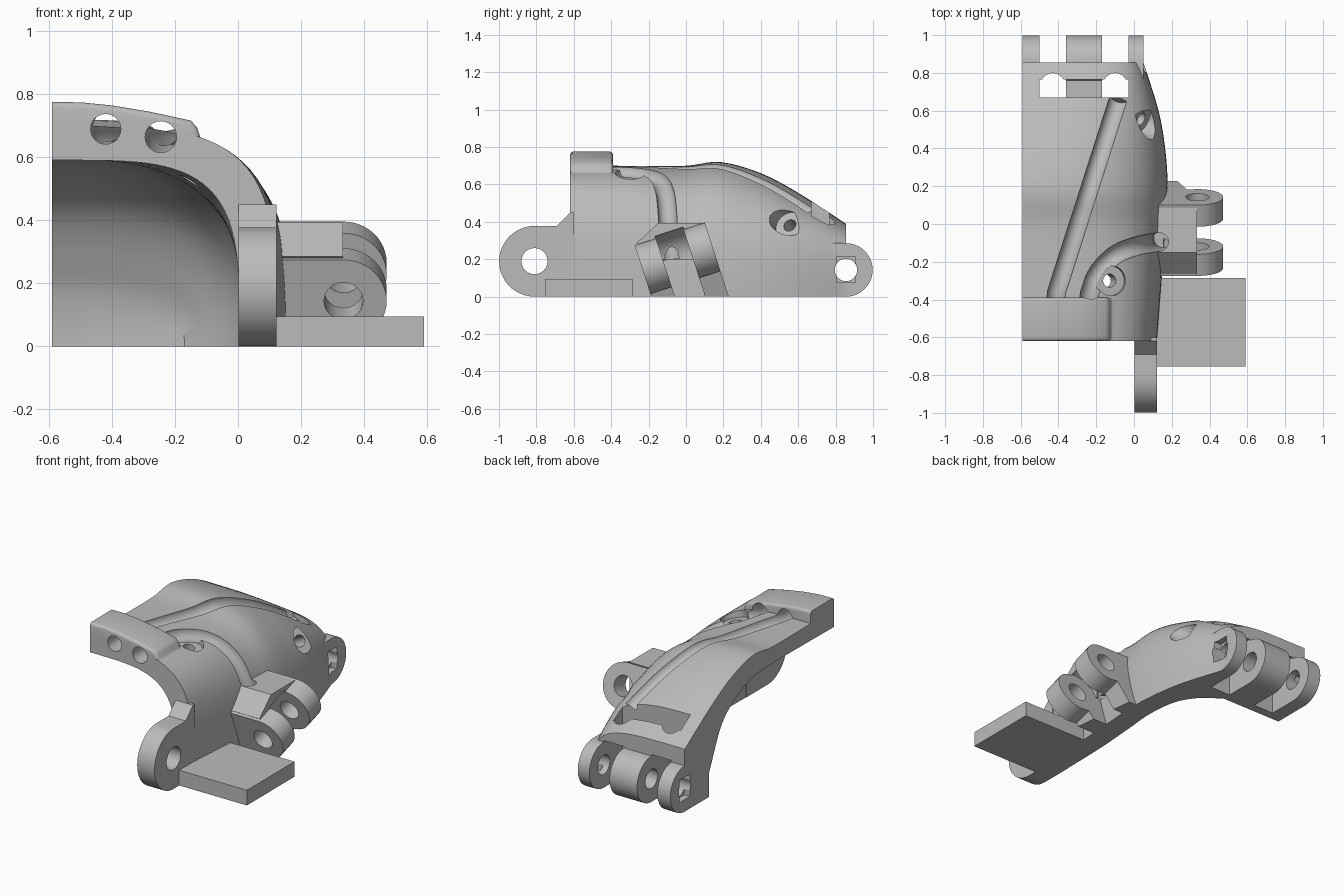
import bpy, bmesh, math
from mathutils import Vector, Matrix

if bpy.data.objects.get("Cube"):
    bpy.data.objects.remove(bpy.data.objects["Cube"])

grey = bpy.data.materials.new("plain grey")
grey.use_nodes = True
grey.diffuse_color = (0.5, 0.5, 0.5, 1)
grey.node_tree.nodes["Principled BSDF"].inputs["Base Color"].default_value = (0.5, 0.5, 0.5, 1)

CUT = -0.59  # flat side where the shell is halved


def make(name, rings):
    """Closed solid lofted through rings of equal length."""
    bm = bmesh.new()
    loops = [[bm.verts.new(p) for p in r] for r in rings]
    n = len(loops[0])
    for a, b in zip(loops, loops[1:]):
        for i in range(n):
            j = (i + 1) % n
            bm.faces.new((a[i], a[j], b[j], b[i]))
    bm.faces.new(loops[0])
    bm.faces.new(loops[-1])
    bmesh.ops.recalc_face_normals(bm, faces=bm.faces)
    mesh = bpy.data.meshes.new(name)
    bm.to_mesh(mesh)
    bm.free()
    mesh.materials.append(grey)
    ob = bpy.data.objects.new(name, mesh)
    bpy.context.collection.objects.link(ob)
    return ob


def prism(name, pts, axis, a, b):
    """Extrude a 2D profile along x (profile in y, z) or y (profile in x, z)."""
    put = (lambda t, p: (t, *p)) if axis == "x" else (lambda t, p: (p[0], t, p[1]))
    return make(name, [[put(t, p) for p in pts] for t in (a, b)])


def box(name, x, y, z):
    return prism(name, [(y[0], z[0]), (y[1], z[0]), (y[1], z[1]), (y[0], z[1])], "x", *x)


def arc(u, v, r, start, end, n=24):
    return [(u + r * math.cos(math.radians(start + (end - start) * i / n)),
             v + r * math.sin(math.radians(start + (end - start) * i / n))) for i in range(n + 1)]


def tube(name, path, r):
    """Round rod along a path; each ring faces the path direction."""
    path = [Vector(p) for p in path]
    rings, side = [], None
    for i, p in enumerate(path):
        d = (path[min(i + 1, len(path) - 1)] - path[max(i - 1, 0)]).normalized()
        if side is None:
            side = d.orthogonal()
        side = (side - d * side.dot(d)).normalized()
        up = side.cross(d)
        rings.append([p + side * c + up * s for c, s in arc(0, 0, r, 0, 345, 23)])
    return make(name, rings)


def combine(target, tool, op="DIFFERENCE"):
    mod = target.modifiers.new("combine", "BOOLEAN")
    mod.operation, mod.solver, mod.object = op, "EXACT", tool
    bpy.context.view_layer.objects.active = target
    bpy.ops.object.modifier_apply(modifier=mod.name)
    bpy.data.objects.remove(tool)


def curve(keys, y):
    """Smooth value through (y, value) keys."""
    k = [Vector(p) for p in keys]
    y = min(max(y, k[0].x), k[-1].x)
    i = max(j for j in range(len(k) - 1) if k[j].x <= y)
    def slope(j):
        a, b = k[max(j - 1, 0)], k[min(j + 1, len(k) - 1)]
        return (b.y - a.y) / (b.x - a.x)
    h = k[i + 1].x - k[i].x
    t = (y - k[i].x) / h
    return ((2*t**3 - 3*t*t + 1) * k[i].y + (t**3 - 2*t*t + t) * h * slope(i)
            + (3*t*t - 2*t**3) * k[i + 1].y + (t**3 - t*t) * h * slope(i + 1))


# Height, side reach and squareness of the outer and inner skins along y
OUTER = ([(-.62, .70), (-.39, .70), (0, .70), (.18, .72), (.4, .66), (.6, .555), (.855, .39)],
         [(-.62, .122), (-.3, .146), (0, .166), (.2, .178), (.4, .165), (.6, .13), (.855, .05)],
         [(-.62, 4), (-.3, 3.7), (0, 3.2), (.2, 3), (.4, 3), (.65, 3.5), (.855, 4.5)])
INNER = ([(-.7, .59), (-.3, .595), (0, .595), (.2, .58), (.38, .5), (.5, .39), (.615, .15)],
         [(-.7, .003), (-.3, .01), (0, .03), (.2, .045), (.4, .02), (.52, -.05), (.615, -.17)],
         [(-.7, 4), (-.6, 4), (0, 2.9), (.615, 3)])


def section(skin_keys, y, corner):
    t, reach, power = (curve(k, y) for k in skin_keys)
    pts = []
    for i in range(41):
        a = math.radians(90 - 90 * i / 40)
        c, s = math.cos(a), math.sin(a)
        r = 1 / (c**power + s**power) ** (1 / power)
        pts.append((CUT + (reach - CUT) * r * c, y, t * r * s))
    x0, z0 = corner
    if x0 < CUT:
        pts = [(x0, y, t)] + pts + [(pts[-1][0], y, z0)]
    return [(x0, y, z0)] + pts


def skin(name, keys, y0, y1, corner):
    return make(name, [section(keys, y0 + (y1 - y0) * i / 40, corner) for i in range(41)])


def surface(x, y):
    """Point on the outer skin."""
    t, reach, power = (curve(k, y) for k in OUTER)
    u = (x - CUT) / (reach - CUT)
    return Vector((x, y, t * (1 - u**power) ** (1 / power)))


# Hollow half shell
shell = skin("palm_shell", OUTER, -.62, .855, (CUT, 0))
combine(shell, skin("hollow", INNER, -.7, .615, (-.75, -.1)))

# Finger gaps and the slot above them, with rounded ends
for x in ((-.5, -.36), (-.17, -.03)):
    combine(shell, box("finger_gap", x, (.67, 1.1), (-.1, .295)))
    mid = sum(x) / 2
    combine(shell, tube("slot_end", [(mid, .735, .25), (mid, .735, .9)], .064))
combine(shell, box("top_slot", (-.5, -.03), (.67, .765), (.27, .9)))

# Finger hinge lugs with flat tops running into the shell
lug = arc(.855, .143, .143, -90, 90) + [(.77, .286), (.72, .2), (.72, 0)]
for x in ((CUT, -.5), (-.36, -.17), (-.03, .05)):
    combine(shell, prism("finger_lug", lug, "x", *x), "UNION")

# Raised bar over the wrist opening
bar_top = [(-.65, .776), (-.5, .775), (-.4, .765), (-.28, .745), (-.15, .717), (-.13, .695),
           (-.12, .665), (-.09, .64), (-.2, .61), (-.65, .63)]
bar = prism("wrist_bar", bar_top, "y", -.62, -.39)
mod = bar.modifiers.new("round", "BEVEL")
mod.width, mod.segments, mod.limit_method, mod.angle_limit = .03, 4, "ANGLE", 1.2
combine(shell, bar, "UNION")

# Wrist hinge lug
lug = [(-.6, .45), (-.62, .45), (-.69, .378), (-.81, .378)] + arc(-.81, .189, .189, 90, 270)[1:] + [(-.6, 0)]
combine(shell, prism("wrist_lug", lug, "x", .002, .122), "UNION")
combine(shell, tube("wrist_pin_hole", [(-.1, -.81, .19), (.3, -.81, .19)], .07))

# Thumb hinge: block hollowed around the pin, then a tilted pair of lugs
TILT = Matrix.Rotation(math.radians(18), 4, "X")
pin = Vector((.335, -.045, .205))
axis = TILT.to_3x3() @ Vector((0, 1, 0))
block = [(-.265, .285), (-.15, .394), (.085, .394), (.04, .2), (-.13, .2)]
combine(shell, prism("thumb_block", block, "x", .09, .334), "UNION")
combine(shell, tube("thumb_clearance", [pin - axis * .08, pin + axis * .08], .15))
lug = [(.08, -.36), (.2, -.36), (.28, -.13)] + arc(.335, 0, .137, -90, 90) + [(.08, .137)]
for offset in (-.137, .137):
    part = prism("thumb_lug", lug, "y", -.06, .06)
    place = pin + axis * offset
    part.data.transform(Matrix.Translation((0, place.y, place.z)) @ TILT)
    combine(shell, part, "UNION")
combine(shell, tube("thumb_pin_hole", [pin - axis * .35, pin + axis * .35], .062))

# Cord channel to the fingers
path = [(-.42, -.7, .69), (-.42, -.45, .69)]
path += [surface(-.41 + .33 * i / 16, -.36 + 1.03 * i / 16) for i in range(17)]
combine(shell, tube("finger_channel", path, .048))

# Cord channel to the thumb
path = [(-.245, -.7, .665), (-.245, -.45, .665)]
bend = [(-.235, -.37), (-.2, -.27), (-.1, -.165), (.02, -.115), (.1, -.1)]
path += [surface(x, curve(bend, x)) for x in (-.235 + .335 * i / 14 for i in range(15))]
path += [(.135, -.095, .38), (.15, -.085, .3), (.155, -.075, .2)]
combine(shell, tube("thumb_channel", path, .05))

# Screw recesses, each a wide seat with a narrow hole
for x, y, way, wide in ((-.12, -.3, (.25, 0, 1), .08), (.07, .54, (.75, -.35, .45), .08)):
    p, n = surface(x, y), Vector(way).normalized()
    combine(shell, tube("screw_seat", [p - n * .04, p + n * .2], wide))
    combine(shell, tube("screw_hole", [p - n * .3, p + n * .2], .035))

# Finger pin hole with square seats at both ends
combine(shell, tube("finger_pin_hole", [(-.8, .855, .143), (.3, .855, .143)], .06))
for x in ((.01, .1), (-.7, -.55)):
    combine(shell, box("pin_seat", x, (.805, .905), (.075, .215)))

# Trim to the flat side and the base
combine(shell, box("side_trim", (-1, CUT), (-1, 1), (-.1, 1)))
combine(shell, box("base_trim", (-1, 1), (-1.2, 1.2), (-.6, 0)))

# Strap plate
box("strap_plate", (.115, .59), (-.755, -.285), (0, .095))

bpy.ops.object.select_all(action="DESELECT")
shell.select_set(True)
bpy.context.view_layer.objects.active = shell
bpy.ops.object.shade_smooth_by_angle(angle=math.radians(35))
